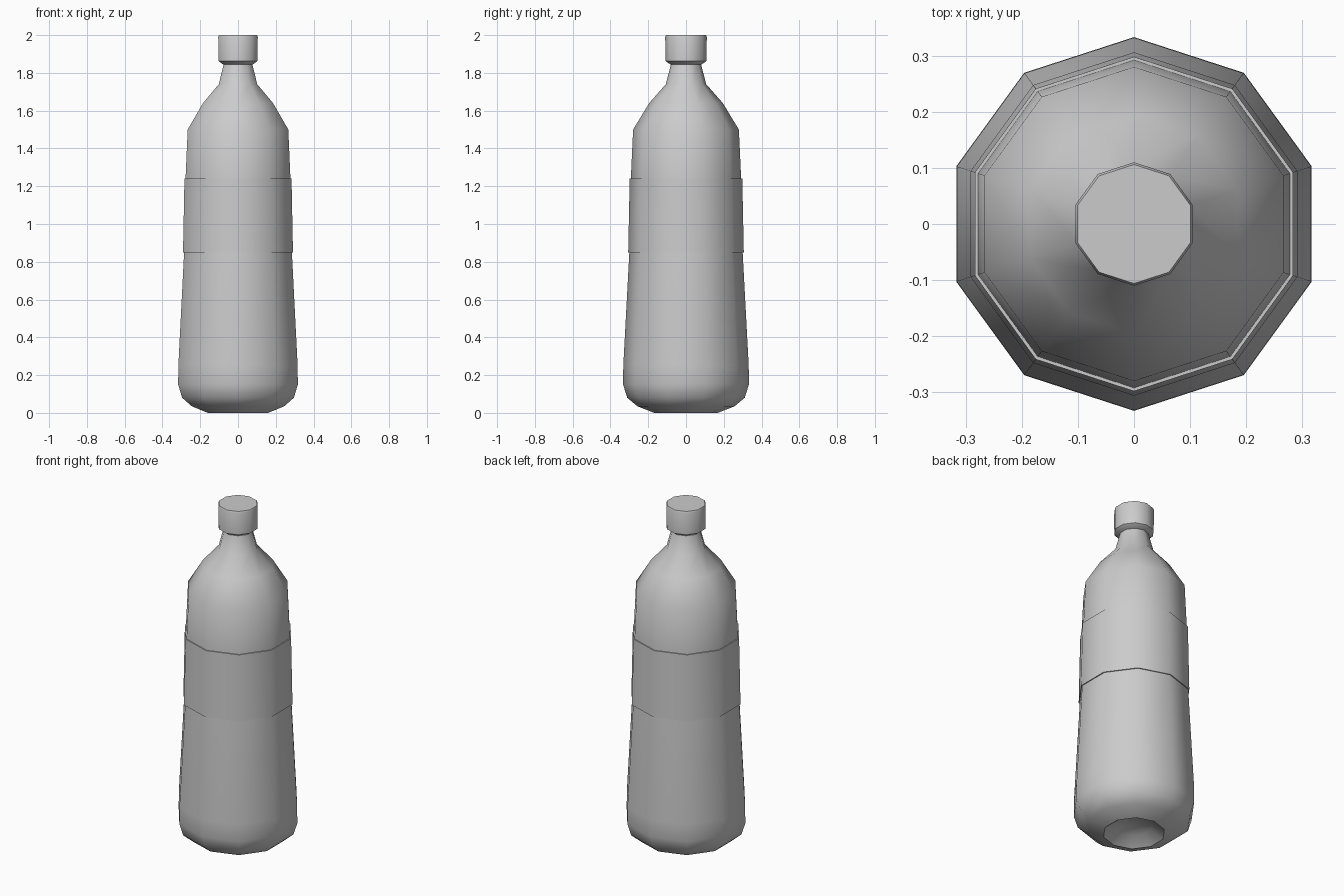
import bpy, bmesh, math

if "Cube" in bpy.data.objects:
    bpy.data.objects.remove(bpy.data.objects["Cube"])

SIDES = 10


def lathe(name, profile):
    """Spin an (r, z) profile into a ten-sided solid; r = 0 makes a pole."""
    bm = bmesh.new()
    rings = []
    for r, z in profile:
        if r == 0:
            rings.append([bm.verts.new((0, 0, z))] * SIDES)
        else:
            angles = [math.pi / 2 + i * math.tau / SIDES for i in range(SIDES)]
            rings.append([bm.verts.new((r * math.cos(a), r * math.sin(a), z)) for a in angles])
    for low, high in zip(rings, rings[1:]):
        for i in range(SIDES):
            j = (i + 1) % SIDES
            corners = [low[i], low[j], high[j], high[i]]
            bm.faces.new(list(dict.fromkeys(corners)))
    bmesh.ops.recalc_face_normals(bm, faces=bm.faces)
    mesh = bpy.data.meshes.new(name)
    bm.to_mesh(mesh)
    bm.free()
    obj = bpy.data.objects.new(name, mesh)
    bpy.context.collection.objects.link(obj)
    bpy.ops.object.select_all(action='DESELECT')
    obj.select_set(True)
    bpy.context.view_layer.objects.active = obj
    bpy.ops.object.shade_smooth_by_angle(angle=math.radians(50))
    return obj


# Bottle: recessed base, tapered body, raised label band, shoulder and neck
lathe("bottle", [
    (0, 0.06), (0.10, 0.045), (0.168, 0.0),
    (0.257, 0.035), (0.311, 0.08), (0.333, 0.15), (0.332, 0.25),
    (0.300, 0.85), (0.306, 0.85), (0.298, 1.24), (0.292, 1.24),
    (0.280, 1.50), (0.195, 1.64), (0.107, 1.74), (0.076, 1.86), (0, 1.86),
])

# Cap: chamfered underside and a fine bevel around the top
lathe("cap", [
    (0, 1.845), (0.083, 1.845), (0.109, 1.863),
    (0.110, 1.99), (0.106, 2.0), (0, 2.0),
])
